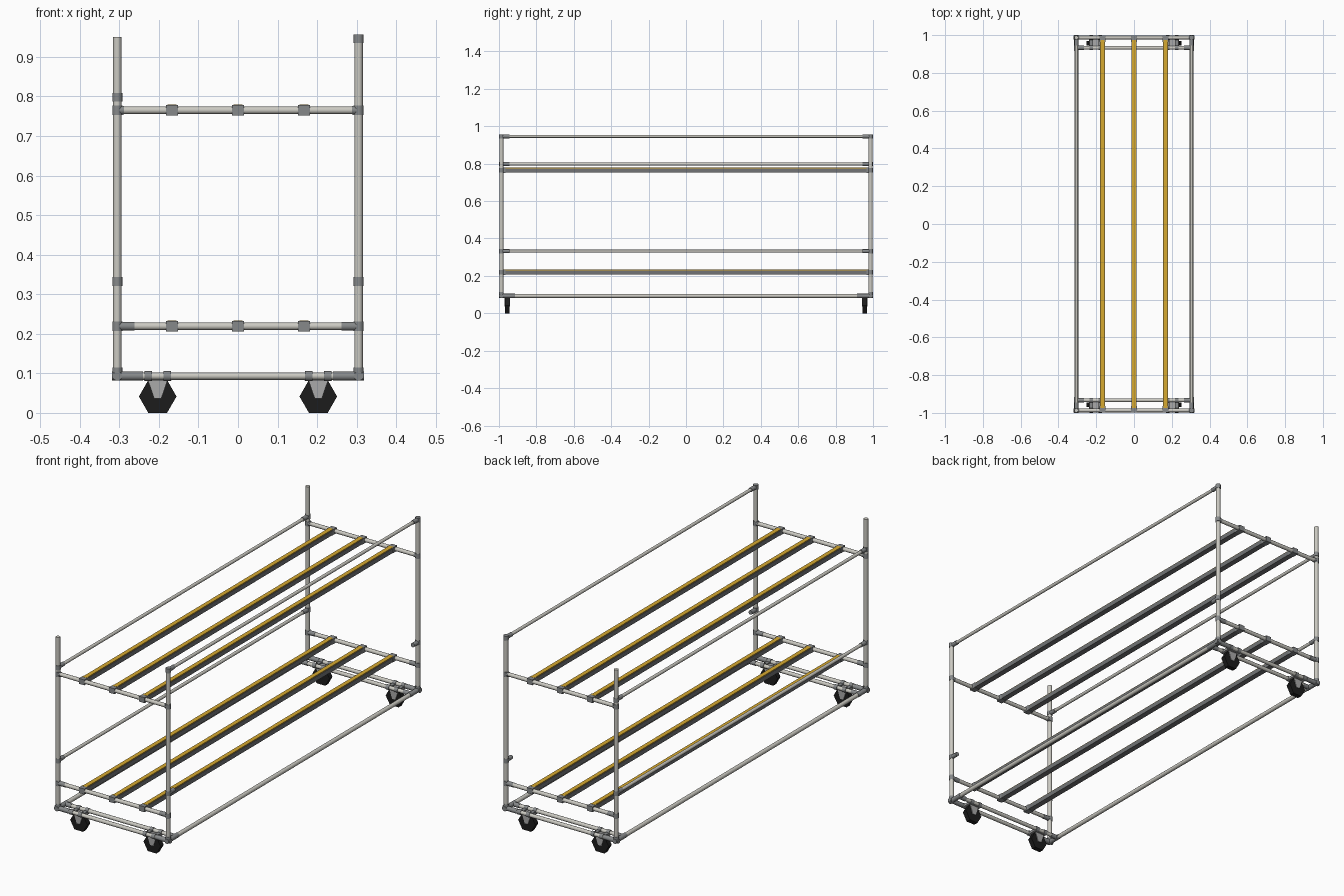
import bpy, bmesh, math
from mathutils import Vector

if "Cube" in bpy.data.objects:
    bpy.data.objects.remove(bpy.data.objects["Cube"])


def material(name, rgb):
    m = bpy.data.materials.new(name)
    m.diffuse_color = (*rgb, 1)
    m.use_nodes = True
    m.node_tree.nodes["Principled BSDF"].inputs["Base Color"].default_value = m.diffuse_color
    return m


PIPE = material("pale pipe", (0.60, 0.59, 0.54))
JOINT = material("joint grey", (0.24, 0.25, 0.255))
TRACK = material("track grey", (0.17, 0.175, 0.18))
YELLOW = material("roller yellow", (0.68, 0.40, 0.03))
STEEL = material("caster steel", (0.40, 0.40, 0.40))
BLACK = material("wheel black", (0.012, 0.012, 0.012))


def finish(name, bm, mat, smooth=False):
    bmesh.ops.recalc_face_normals(bm, faces=bm.faces)
    me = bpy.data.meshes.new(name)
    bm.to_mesh(me)
    bm.free()
    me.materials.append(mat)
    ob = bpy.data.objects.new(name, me)
    bpy.context.collection.objects.link(ob)
    if smooth:
        bpy.ops.object.select_all(action='DESELECT')
        ob.select_set(True)
        bpy.context.view_layer.objects.active = ob
        bpy.ops.object.shade_smooth_by_angle(angle=math.radians(40))
    return ob


def tube(name, a, b, r, mat=PIPE, sides=12):
    a, b = Vector(a), Vector(b)
    d = b - a
    bm = bmesh.new()
    bmesh.ops.create_cone(bm, cap_ends=True, segments=sides,
                          radius1=r, radius2=r, depth=d.length)
    bm.transform(d.to_track_quat('Z', 'Y').to_matrix().to_4x4())
    bmesh.ops.translate(bm, verts=bm.verts, vec=(a + b) / 2)
    return finish(name, bm, mat, True)


def box(name, centre, size, mat):
    bm = bmesh.new()
    bmesh.ops.create_cube(bm, size=1)
    bmesh.ops.scale(bm, verts=bm.verts, vec=size)
    bmesh.ops.translate(bm, verts=bm.verts, vec=centre)
    return finish(name, bm, mat)


def prism(name, pts, x, y, depth, mat):
    """Extrude an (x, z) outline along y, centred on y."""
    bm = bmesh.new()
    f = bm.faces.new([bm.verts.new((x + px, y - depth / 2, pz)) for px, pz in pts])
    e = bmesh.ops.extrude_face_region(bm, geom=[f])
    bmesh.ops.translate(bm, vec=(0, depth, 0),
                        verts=[v for v in e["geom"] if isinstance(v, bmesh.types.BMVert)])
    return finish(name, bm, mat)


PX, PY = 0.305, 0.987      # post positions
BASE = 0.093               # base frame height
SHELVES = (0.219, 0.765)
INNER = 0.933              # inner base crossbar

# Long rails: base on both sides, guard rails differ left and right
for sx in (-1, 1):
    x = sx * PX
    tube("base_rail", (x, -PY, BASE), (x, PY, BASE), 0.0105)
for x, z in ((PX, 0.946), (-PX, 0.798), (-PX, 0.332)):
    tube("guard_rail", (x, -PY, z), (x, PY, z), 0.008)

for sy in (-1, 1):
    y = sy * PY
    # Cross tubes of base and shelves
    for yy in (y, sy * INNER):
        tube("base_crossbar", (-PX, yy, BASE), (PX, yy, BASE), 0.0095)
    for z in SHELVES:
        tube("shelf_crossbar", (-PX, y, z), (PX, y, z), 0.0097)

    for sx in (-1, 1):
        x = sx * PX
        # Corner post
        tube("corner_post", (x, y, BASE), (x, y, 0.95), 0.0108)
        # Base corner joint and inner crossbar joint
        tube("base_joint_across", (sx * 0.24, y, BASE), (sx * 0.319, y, BASE), 0.0115, JOINT)
        tube("base_joint_along", (x, sy * 0.915, BASE), (x, sy * 1.0, BASE), 0.0118, JOINT)
        tube("base_joint_up", (x, y, BASE - 0.008), (x, y, BASE + 0.022), 0.0125, JOINT)
        tube("inner_joint", (sx * 0.265, sy * INNER, BASE), (x, sy * INNER, BASE), 0.0112, JOINT)
        # Shelf joints
        for z, reach in zip(SHELVES, (0.262, 0.288)):
            tube("shelf_joint", (sx * reach, y, z), (x, y, z), 0.0112, JOINT)
            tube("shelf_joint_ring", (x, y, z - 0.012), (x, y, z + 0.012), 0.0124, JOINT)
        # Guard rail joints, including the empty stubs on the right posts
        for z in ((0.946, 0.332) if sx > 0 else (0.798, 0.332)):
            tube("rail_joint_ring", (x, y, z - 0.011), (x, y, z + 0.011), 0.0125, JOINT)
            tube("rail_joint", (x, y, z), (x, sy * 0.945, z), 0.0105, JOINT)

        # Caster: mount plate, tube clips, fork and hexagonal wheel
        cx, cy = sx * 0.203, sy * 0.957
        box("caster_plate", (cx, cy, 0.085), (0.07, 0.05, 0.006), STEEL)
        for dx in (-0.024, 0.024):
            for yy in (y, sy * INNER):
                tube("caster_clip", (cx + dx - 0.009, yy, BASE),
                     (cx + dx + 0.009, yy, BASE), 0.0125, JOINT)
            box("clip_bridge", (cx + dx, cy, BASE), (0.018, 0.05, 0.006), JOINT)
        for dy in (-0.0145, 0.0145):
            prism("caster_fork", [(-0.026, 0.086), (0.026, 0.086), (0.009, 0.036), (-0.009, 0.036)],
                  cx, cy + dy, 0.003, STEEL)
        hexagon = [(0.0475 * math.cos(i * math.pi / 3), 0.0415 + 0.0479 * math.sin(i * math.pi / 3))
                   for i in range(6)]
        prism("caster_wheel", hexagon, cx, cy, 0.024, BLACK)

# Roller tracks on both shelves
for z in SHELVES:
    for x in (-0.167, 0, 0.167):
        box("roller_track", (x, 0, z - 0.001), (0.028, 1.94, 0.022), TRACK)
        box("roller_strip", (x, 0, z + 0.011), (0.022, 1.95, 0.006), YELLOW)
        for sy in (-1, 1):
            box("track_bracket", (x, sy * 0.981, z), (0.03, 0.034, 0.027), JOINT)
